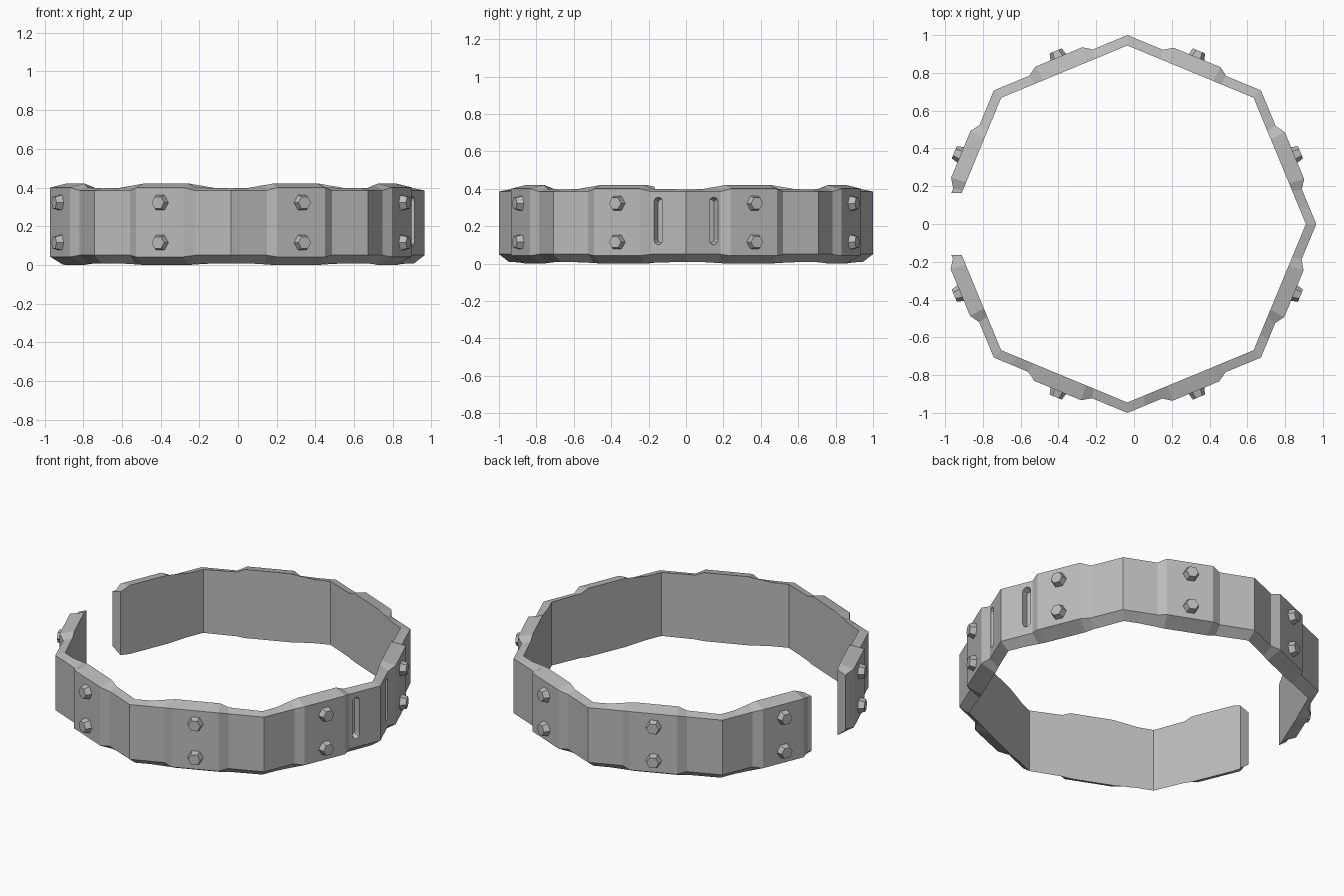
import bpy, bmesh, math
from mathutils import Vector, Matrix

if "Cube" in bpy.data.objects:
    bpy.data.objects.remove(bpy.data.objects["Cube"])

CX, INNER = -0.035, 0.945      # ring centre offset, inner/outer radius ratio
STEP = math.pi / 4

steel = bpy.data.materials.new("grey steel")
steel.diffuse_color = (0.5, 0.5, 0.5, 1)
steel.use_nodes = True
steel.node_tree.nodes["Principled BSDF"].inputs["Base Color"].default_value = steel.diffuse_color


def make(name, bm):
    bmesh.ops.recalc_face_normals(bm, faces=bm.faces)
    me = bpy.data.meshes.new(name)
    bm.to_mesh(me)
    bm.free()
    me.materials.append(steel)
    ob = bpy.data.objects.new(name, me)
    bpy.context.collection.objects.link(ob)
    return ob


def corner(k):
    return Vector((math.cos(k * STEP), math.sin(k * STEP), 0))


def side_frame(k):
    """Tangent and outward normal of octagon side k."""
    n = corner(k + 0.5)
    return Vector((-n.y, n.x, 0)), n


# Side stations: fraction, outward offset, outer bottom, outer top, inner bottom, inner top
STATIONS = [
    (0.0, 0, 0.05, 0.385, 0.008, 0.396),
    (0.13, 0, 0.05, 0.385, 0.008, 0.398),
    (0.26, 0, 0.05, 0.385, 0.003, 0.413),
    (0.32, 0.032, 0.042, 0.40, 0.0, 0.42),
    (0.67, 0.032, 0.042, 0.40, 0.0, 0.42),
    (0.735, 0, 0.05, 0.385, 0.006, 0.40),
]
END_OUT, END_IN = 1 - 0.165 / 0.707, 1 - 0.165 / (0.707 * INNER)

# Open octagonal band with raised plates, lofted around the sides
bm = bmesh.new()
rings = []


def add_ring(k, f_out, f_in, off, ob, ot, ib, it):
    a, b = corner(k), corner(k + 1)
    c = Vector((CX, 0, 0))
    po = c + a.lerp(b, f_out) + side_frame(k)[1] * off
    pi = c + a.lerp(b, f_in) * INNER
    rings.append([bm.verts.new((p.x, p.y, z)) for p, z in
                  ((pi, ib), (po, ob), (po, ot), (pi, it))])


for k in range(-4, 4):
    if k == -4:
        add_ring(k, 1 - END_OUT, 1 - END_IN, *STATIONS[1][1:5], 0.405)
    for f, *rest in STATIONS:
        if k > -4 or f > 0.25:
            add_ring(k, f, f, *rest)
    if k == 3:
        add_ring(k, END_OUT, END_IN, *STATIONS[0][1:])
for a, b in zip(rings, rings[1:]):
    for i in range(4):
        j = (i + 1) % 4
        bm.faces.new((a[i], a[j], b[j], b[i]))
bm.faces.new(rings[0])
bm.faces.new(rings[-1])
band = make("band", bm)

# Tall round-ended slots beside the right-hand corner
APOTHEM = math.cos(STEP / 2)
SIDE = 2 * math.sin(STEP / 2)
for k, f in ((0, 0.21), (-1, 0.79)):
    t, n = side_frame(k)
    base = Vector((CX, 0, 0)) + n * APOTHEM + t * (f - 0.5) * SIDE
    bm = bmesh.new()
    loops = []
    for depth, r, half in ((-0.04, 0.017, 0.098), (0.03, 0.029, 0.108)):
        loop = []
        for i in range(12):
            ang = math.pi * (i if i < 6 else i - 1) / 5
            z = 0.228 + (half if i < 6 else -half) + r * math.sin(ang)
            p = base + n * depth + t * r * math.cos(ang)
            loop.append(bm.verts.new((p.x, p.y, z)))
        loops.append(loop)
    for i in range(12):
        j = (i + 1) % 12
        bm.faces.new((loops[0][i], loops[0][j], loops[1][j], loops[1][i]))
    bm.faces.new(loops[0])
    bm.faces.new(loops[1])
    cutter = make("slot_cutter", bm)
    cutter.hide_render = True
    cutter.hide_set(True)
    mod = band.modifiers.new("slot", 'BOOLEAN')
    mod.operation, mod.solver, mod.object = 'DIFFERENCE', 'EXACT', cutter

# Two tapered hexagonal bolts on every plate
for k in range(-4, 4):
    t, n = side_frame(k)
    rot = Matrix((t, Vector((0, 0, 1)), n)).transposed().to_4x4()
    for z in (0.115, 0.322):
        pos = Vector((CX, 0, z)) + n * (APOTHEM + 0.047)
        bm = bmesh.new()
        bmesh.ops.create_cone(bm, cap_ends=True, segments=6, radius1=0.046,
                              radius2=0.035, depth=0.042)
        # turn points sideways
        bmesh.ops.rotate(bm, verts=bm.verts, matrix=Matrix.Rotation(math.pi / 2, 3, 'Z'))
        bm.transform(Matrix.Translation(pos) @ rot)
        make("bolt", bm)
